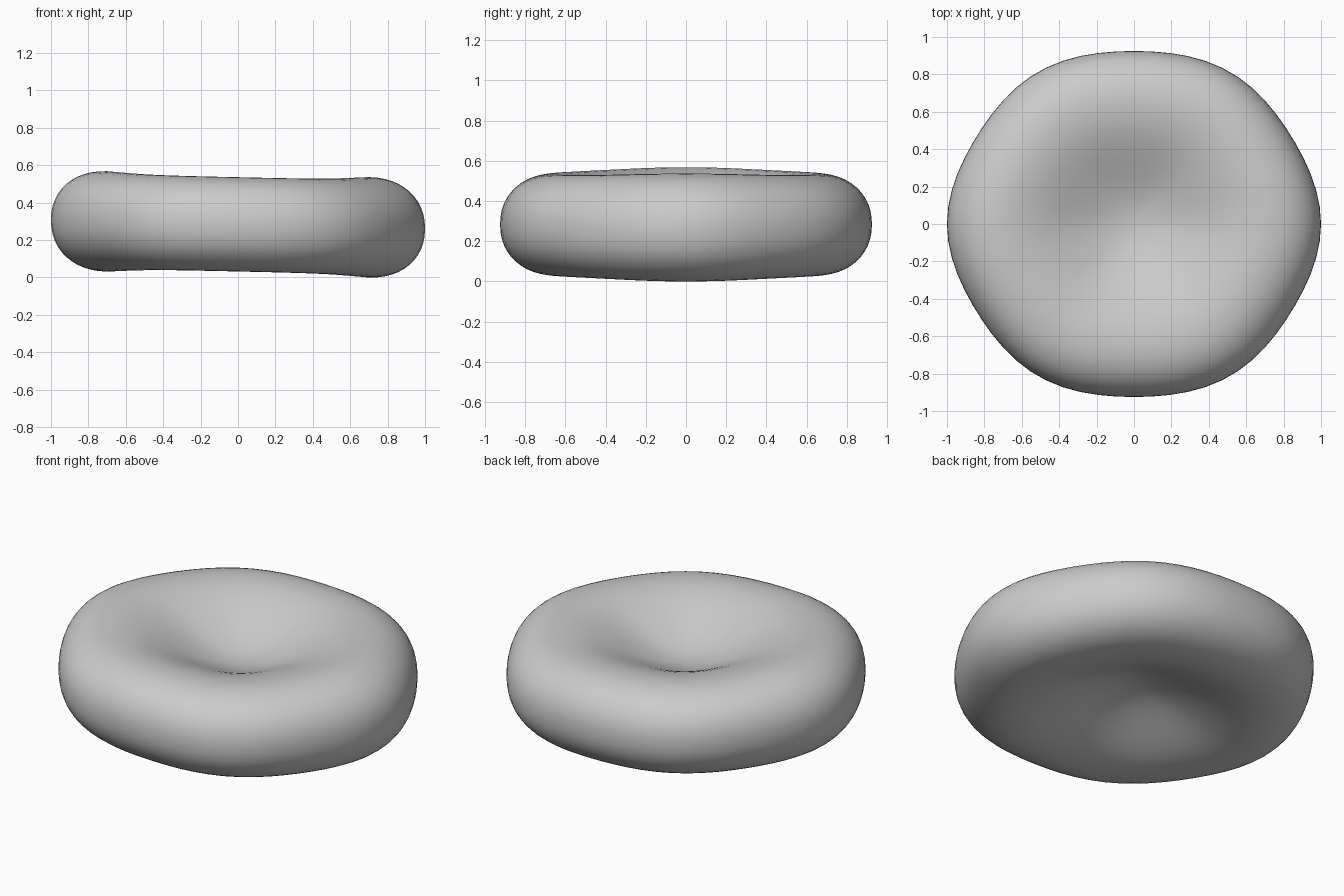
import bpy, bmesh, math
from mathutils import Matrix

cube = bpy.data.objects.get("Cube")
if cube:
    bpy.data.objects.remove(cube, do_unlink=True)

RIDGE = 0.70      # radius of the thickest ring
THICK = 0.252     # half thickness at the ridge
DIMPLE = 0.185    # depth of the hollow on each side
SEGMENTS = 64

# Half profile from the centre of the hollow, over the ridge, to the rim
profile = []
for i in range(14):
    r = RIDGE * i / 14
    profile.append((r, THICK - DIMPLE * 0.5 * (1 + math.cos(math.pi * r / RIDGE))))
for i in range(13):
    a = math.pi / 2 * i / 12
    profile.append((RIDGE + (1 - RIDGE) * math.sin(a) ** 0.92,
                    THICK * max(math.cos(a), 0.0) ** 0.92))
profile[-1] = (1.0, 0.0)
# Mirror the profile to the underside
profile += [(r, -h) for r, h in reversed(profile[:-1])]

# Lathe the profile around z
bm = bmesh.new()
verts = [bm.verts.new((r, 0, h)) for r, h in profile]
edges = [bm.edges.new(pair) for pair in zip(verts, verts[1:])]
bmesh.ops.spin(bm, geom=verts + edges, cent=(0, 0, 0), axis=(0, 0, 1),
               angle=math.tau, steps=SEGMENTS, use_merge=False)
bmesh.ops.remove_doubles(bm, verts=bm.verts, dist=0.0005)

# Uneven outline, thicker ends along x, and a slight lean
for v in bm.verts:
    a = math.atan2(v.co.y, v.co.x)
    r = math.hypot(v.co.x, v.co.y)
    lobe = 1 + 0.012 * math.cos(6 * a)
    v.co.z *= 1 + 0.065 * math.cos(a) ** 4 * min(r / RIDGE, 1) ** 2
    v.co.x *= lobe / 1.012
    v.co.y *= lobe * 0.925 / 0.988
    v.co.z += 0.285 - 0.0225 * v.co.x
low = min(v.co.z for v in bm.verts)
bm.transform(Matrix.Translation((0, 0, -low)))
bmesh.ops.recalc_face_normals(bm, faces=bm.faces)

mesh = bpy.data.meshes.new("dimpled_disc")
bm.to_mesh(mesh)
bm.free()
disc = bpy.data.objects.new("dimpled_disc", mesh)
bpy.context.collection.objects.link(disc)
for face in mesh.polygons:
    face.use_smooth = True

# Single plain colour
mat = bpy.data.materials.new("light grey")
colour = (0.6, 0.6, 0.6, 1)
mat.use_nodes = True
mat.diffuse_color = colour
mat.node_tree.nodes["Principled BSDF"].inputs["Base Color"].default_value = colour
mesh.materials.append(mat)
